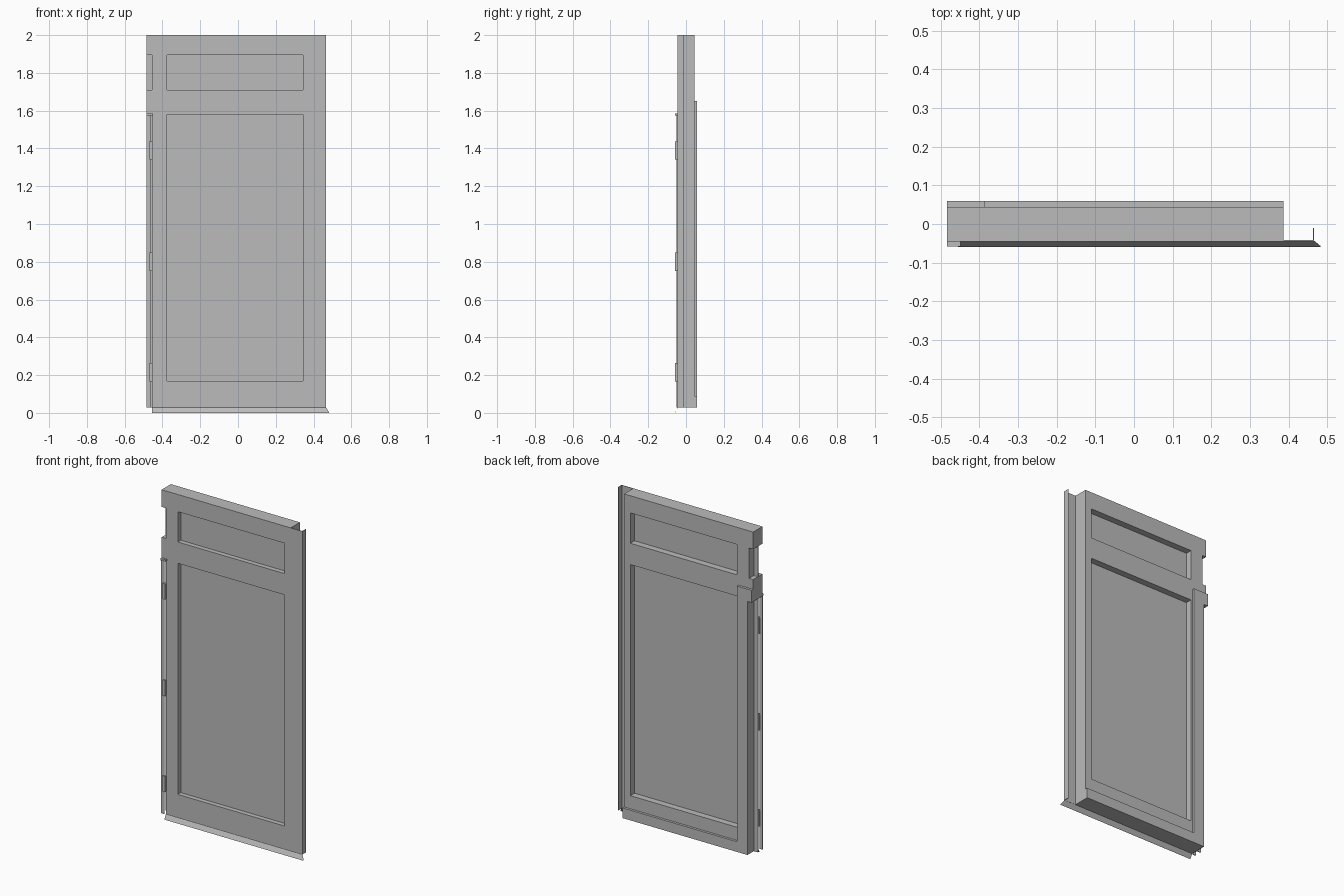
import bpy
import bmesh

if "Cube" in bpy.data.objects:
    bpy.data.objects.remove(bpy.data.objects["Cube"], do_unlink=True)

grey = bpy.data.materials.new("plain grey")
grey.use_nodes = True
grey.diffuse_color = (0.5, 0.5, 0.5, 1)
grey.node_tree.nodes["Principled BSDF"].inputs["Base Color"].default_value = (0.5, 0.5, 0.5, 1)


def finish(name, bm):
    bmesh.ops.recalc_face_normals(bm, faces=bm.faces)
    mesh = bpy.data.meshes.new(name)
    bm.to_mesh(mesh)
    bm.free()
    mesh.materials.append(grey)
    ob = bpy.data.objects.new(name, mesh)
    bpy.context.collection.objects.link(ob)
    return ob


def box(name, x, y, z):
    """Box from (low, high) ranges on each axis."""
    bm = bmesh.new()
    bmesh.ops.create_cube(bm, size=1)
    for v in bm.verts:
        v.co = [r[0] if c < 0 else r[1] for c, r in zip(v.co, (x, y, z))]
    return finish(name, bm)


def prism(name, points, depth):
    """Extrude a closed outline by a vector."""
    bm = bmesh.new()
    face = bm.faces.new([bm.verts.new(p) for p in points])
    new = bmesh.ops.extrude_face_region(bm, geom=[face])["geom"]
    bmesh.ops.translate(bm, vec=depth, verts=[g for g in new if isinstance(g, bmesh.types.BMVert)])
    return finish(name, bm)


def cut(ob, x, y, z):
    cutter = box("cutter", x, y, z)
    cutter.hide_render = True
    mod = ob.modifiers.new("cut", "BOOLEAN")
    mod.operation, mod.solver, mod.object = "DIFFERENCE", "EXACT", cutter
    bpy.context.view_layer.update()
    mesh = bpy.data.meshes.new_from_object(ob.evaluated_get(bpy.context.evaluated_depsgraph_get()))
    ob.modifiers.clear()
    ob.data = mesh
    bpy.data.objects.remove(cutter, do_unlink=True)


# Main dimensions
LEFT, RIGHT, EDGE = -0.484, 0.387, 0.466
FRONT, BACK, PAD = -0.045, 0.044, 0.059
BOTTOM, TOP, INNER = 0.028, 2.0, -0.456
STEP = 1.575

# Door slab with recessed panels, leaving a thin panel in the middle
door = box("door_slab", (LEFT, RIGHT), (FRONT, BACK), (BOTTOM, TOP))
for z in ((0.17, 1.58), (1.71, 1.895)):
    cut(door, (-0.375, 0.345), (-0.1, -0.016), z)
    cut(door, (-0.375, 0.345), (0.004, 0.1), z)

# Lock notch and hinge channel, each leaving a thin web
for z in ((1.71, 1.895), (0, STEP)):
    cut(door, (-0.6, INNER), (-0.1, -0.006), z)
    cut(door, (-0.6, INNER), (-0.002, 0.1), z)

# Raised back trim: stile beside the hinges and bottom rail
stile = box("back_stile_trim", (LEFT, -0.385), (BACK, PAD), (BOTTOM, 1.65))
cut(stile, (-0.6, INNER), (0, 0.1), (0, STEP))
box("back_rail_trim", (-0.385, RIGHT), (BACK, PAD), (BOTTOM, 0.09))

# Overlapping closing flange with its return lip
prism("closing_flange",
      [(RIGHT - 0.03, FRONT, BOTTOM), (EDGE, FRONT, BOTTOM), (EDGE, -0.01, BOTTOM),
       (EDGE - 0.003, -0.01, BOTTOM), (EDGE - 0.003, FRONT + 0.003, BOTTOM),
       (RIGHT - 0.03, FRONT + 0.003, BOTTOM)], (0, 0, TOP - BOTTOM))

# Hinge cover strip, its cap and the hinge knuckles
box("hinge_strip", (LEFT, -0.463), (-0.049, FRONT), (BOTTOM, STEP))
box("strip_cap", (LEFT, -0.449), (-0.058, -0.03), (STEP, 1.586))
for i, z in enumerate((0.215, 0.80, 1.39)):
    box(f"hinge_{i + 1}", (-0.469, -0.452), (-0.058, -0.04), (z - 0.048, z + 0.048))

# Sloping drip sill with a mitred end
prism("drip_sill", [(INNER, FRONT, 0.026), (EDGE, FRONT, 0.026), (0.483, -0.059, 0), (INNER, -0.059, 0)],
      (0, 0.002, 0.002))
